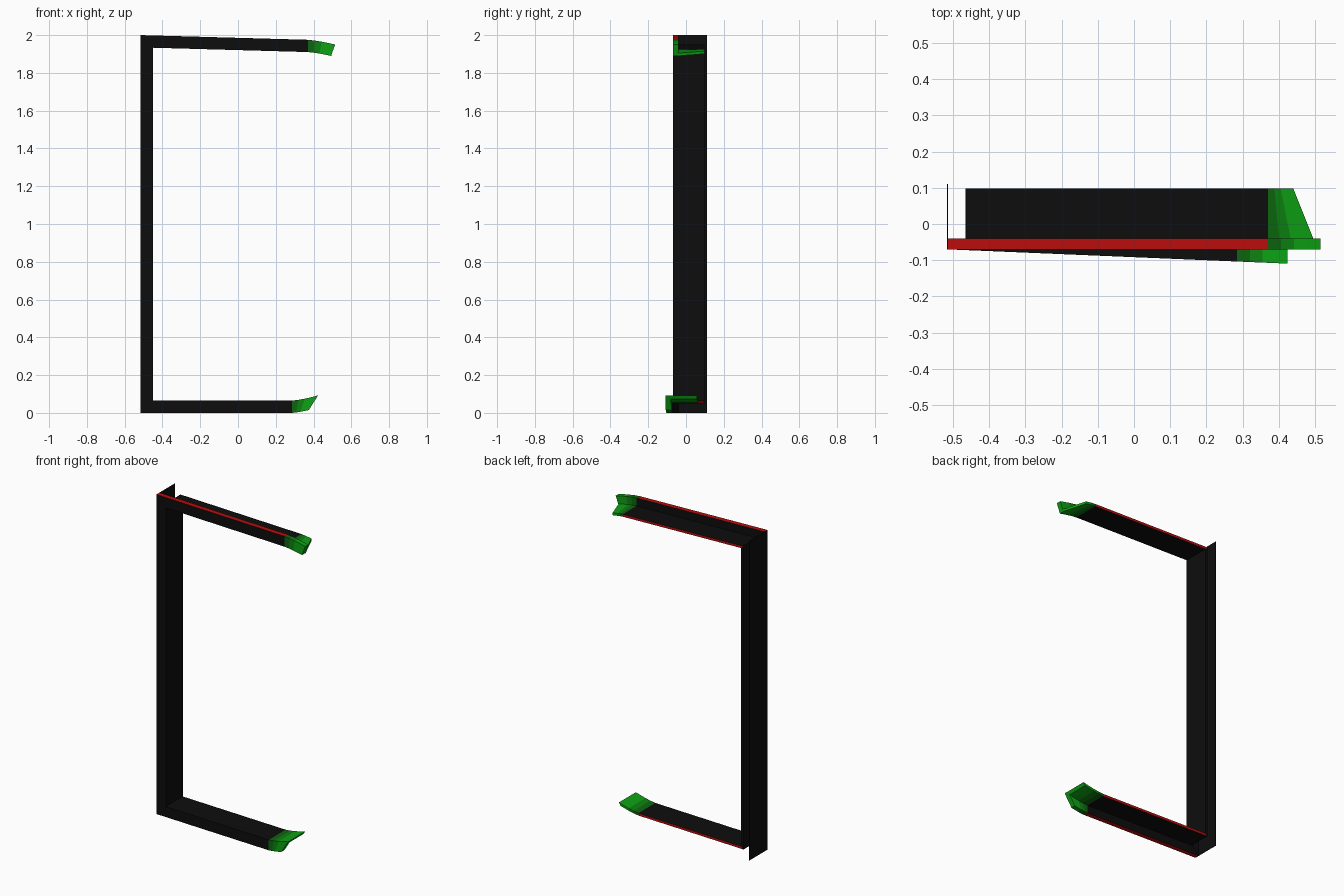
import bpy, bmesh

cube = bpy.data.objects.get("Cube")
if cube:
    bpy.data.objects.remove(cube, do_unlink=True)


def material(name, color):
    mat = bpy.data.materials.new(name)
    mat.use_nodes = True
    mat.diffuse_color = (*color, 1)
    mat.node_tree.nodes["Principled BSDF"].inputs["Base Color"].default_value = (*color, 1)
    return mat


BLACK, RED, DARK, MID, BRIGHT = range(5)
MATERIALS = [
    material("black", (0.004, 0.004, 0.004)),
    material("red", (0.5, 0.004, 0.004)),
    material("dark_green", (0.004, 0.13, 0.005)),
    material("middle_green", (0.004, 0.22, 0.005)),
    material("bright_green", (0.004, 0.36, 0.007)),
]
LEFT = -0.515
WIDTH = 0.065
TIP_COLORS = [DARK, MID, BRIGHT, BRIGHT]

# Section rectangles: (v from the outer edge inwards, y depth)
FLANGE = (0, WIDTH, -0.07, -0.04)
WEB = (0.05, WIDTH, -0.04, 0.0975)


def loft(name, rings, side_color):
    """Skin a row of four-cornered rings and cap both ends."""
    bm = bmesh.new()
    rows = [[bm.verts.new(p) for p in ring] for ring in rings]
    for i, (a, b) in enumerate(zip(rows, rows[1:])):
        for k in range(4):
            n = (k + 1) % 4
            face = bm.faces.new((a[k], a[n], b[n], b[k]))
            face.material_index = side_color(i, k)
    bm.faces.new(rows[0]).material_index = side_color(0, 0)
    bm.faces.new(rows[-1]).material_index = side_color(len(rows) - 2, 0)
    bmesh.ops.recalc_face_normals(bm, faces=bm.faces)
    mesh = bpy.data.meshes.new(name)
    bm.to_mesh(mesh)
    bm.free()
    for mat in MATERIALS:
        mesh.materials.append(mat)
    obj = bpy.data.objects.new(name, mesh)
    bpy.context.collection.objects.link(obj)
    return obj


def corners(section):
    v0, v1, y0, y1 = section
    return [(v0, y0), (v1, y0), (v1, y1), (v0, y1)]


def arm_part(name, section, red_side, straight, end, bend, place):
    """Mitred bar with a bent tip; end(v, y) gives the length at each corner."""
    def point(v, y, step):
        if step < 0:
            u = v
        else:
            u = straight + (end(v, y) - straight) * step / len(TIP_COLORS)
        t = max(0, u - straight) / 0.14
        return place(u, v + bend * t ** 1.4, y)

    rings = [[point(v, y, s) for v, y in corners(section)]
             for s in range(-1, len(TIP_COLORS) + 1)]

    def color(i, k):
        if i > 0:
            return TIP_COLORS[i - 1]
        return RED if k == red_side else BLACK

    loft(name, rings, color)


# Upper arm: slopes down, web tip cut diagonally
def upper_place(u, v, y):
    return (LEFT + u, y, 2 - v - 0.028 * u)


def upper_flange_end(v, y):
    return 1.03 - 0.35 * v


def upper_web_end(v, y):
    return 1.01 - 0.4 * (y + 0.04)


arm_part("upper_arm_flange", FLANGE, 3, 0.885, upper_flange_end, 0.02, upper_place)
arm_part("upper_arm_web", WEB, 2, 0.885, upper_web_end, 0.02, upper_place)


# Lower arm: swings forward, tip bends up
def lower_place(u, v, y):
    return (LEFT + u, y - 0.042 * u, v)


def lower_end(v, y):
    return 0.89 + 0.75 * v


arm_part("lower_arm_flange", FLANGE, 3, 0.8, lower_end, 0.028, lower_place)
arm_part("lower_arm_web", WEB, 2, 0.8, lower_end, 0.028, lower_place)

# Upright: mitred flange and web
for part, section in (("flange", FLANGE), ("web", WEB)):
    ends = [[(LEFT + v, y, v if low else 2 - v) for v, y in corners(section)]
            for low in (True, False)]
    loft("upright_" + part, ends, lambda i, k: BLACK)

# Thin plate covering the outer side of the upright
plate = [[(LEFT + v, y, z) for v, y in corners((-0.001, 0.001, -0.07, 0.11))]
         for z in (0, 2)]
loft("upright_outer_plate", plate, lambda i, k: BLACK)
